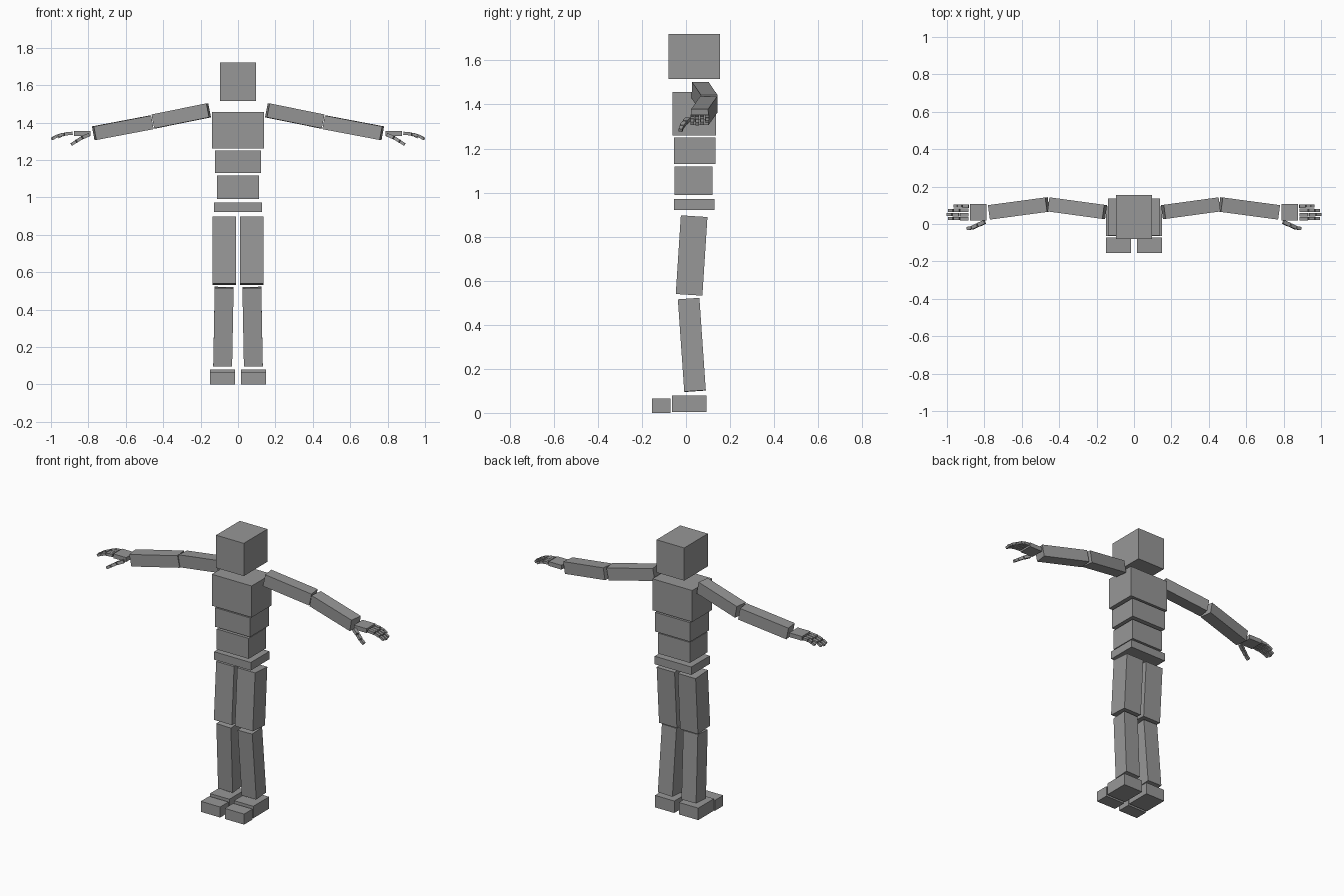
import bpy
from mathutils import Vector, Matrix

if "Cube" in bpy.data.objects:
    bpy.data.objects.remove(bpy.data.objects["Cube"])

grey = bpy.data.materials.new("mid_grey")
grey.diffuse_color = (0.31, 0.31, 0.31, 1)
grey.use_nodes = True
grey.node_tree.nodes["Principled BSDF"].inputs["Base Color"].default_value = grey.diffuse_color


def add_box(name, size, matrix):
    """Box of the given size, placed by a matrix."""
    bpy.ops.mesh.primitive_cube_add(size=1)
    ob = bpy.context.object
    ob.name = name
    ob.data.transform(matrix @ Matrix.Diagonal((*size, 1)))
    ob.data.materials.append(grey)
    return ob


def block(name, x, y, z):
    """Upright box from its three ranges."""
    size = (x[1] - x[0], y[1] - y[0], z[1] - z[0])
    mid = Vector((sum(x) / 2, sum(y) / 2, sum(z) / 2))
    return add_box(name, size, Matrix.Translation(mid))


def limb(name, a, b, width, depth, side_ref):
    """Box running from a to b; width lies along side_ref."""
    a, b = Vector(a), Vector(b)
    along = (b - a).normalized()
    side = Vector(side_ref)
    side = (side - along * side.dot(along)).normalized()
    other = along.cross(side)
    rot = Matrix((side, other, along)).transposed().to_4x4()
    return add_box(name, (width, depth, (b - a).length),
                   Matrix.Translation((a + b) / 2) @ rot)


def chain(name, points, thick, gap=0.06):
    """Row of small boxes with slight gaps, for a finger."""
    for i, (a, b) in enumerate(zip(points, points[1:])):
        a, b = Vector(a), Vector(b)
        t = thick * (1 - 0.08 * i)
        paired.append(limb(f"{name}_{i + 1}", a.lerp(b, gap), a.lerp(b, 1 - gap),
                           t, t * 0.9, (0, 1, 0)))


# Head and torso
block("head", (-0.096, 0.096), (-0.08, 0.155), (1.515, 1.72))
block("chest", (-0.138, 0.138), (-0.062, 0.136), (1.26, 1.457))
block("upper_abdomen", (-0.122, 0.122), (-0.055, 0.133), (1.13, 1.25))
block("lower_abdomen", (-0.111, 0.111), (-0.053, 0.12), (0.99, 1.118))
block("pelvis", (-0.127, 0.127), (-0.055, 0.129), (0.922, 0.972))

paired = []

# Legs and feet
paired.append(limb("thigh", (0.073, 0.014, 0.536), (0.073, 0.037, 0.893), 0.124, 0.121, (1, 0, 0)))
paired.append(limb("shin", (0.082, 0.041, 0.099), (0.074, 0.012, 0.518), 0.101, 0.098, (1, 0, 0)))
paired.append(block("foot", (0.016, 0.15), (-0.063, 0.093), (0.005, 0.08)))
paired.append(block("toes", (0.016, 0.15), (-0.154, -0.071), (0.0, 0.066)))

# Arms
paired.append(limb("upper_arm", (0.157, 0.064, 1.465), (0.45, 0.104, 1.406), 0.076, 0.076, (0, 0, 1)))
paired.append(limb("forearm", (0.463, 0.104, 1.401), (0.769, 0.063, 1.343), 0.074, 0.078, (0, 0, 1)))

# Hands
paired.append(limb("palm", (0.789, 0.063, 1.342), (0.878, 0.063, 1.342), 0.086, 0.027, (0, 1, 0)))
fingers = [("index_finger", 0.029, 0.112), ("middle_finger", 0.050, 0.118),
           ("ring_finger", 0.073, 0.112), ("little_finger", 0.096, 0.082)]
for name, y, length in fingers:
    path = [(0.882 + length * t, y, 1.343 - 0.032 * d * length / 0.118)
            for t, d in ((0, 0), (0.44, 0.15), (0.74, 0.5), (1, 1))]
    chain(name, path, 0.019)
chain("thumb", [(0.796, 0.012, 1.335), (0.835, -0.006, 1.318),
                (0.866, -0.02, 1.299), (0.892, -0.025, 1.282)], 0.021)

# Mirror limbs to the other side
for ob in paired:
    mod = ob.modifiers.new("mirror", 'MIRROR')
    mod.use_axis = (True, False, False)
    mod.use_clip = False
